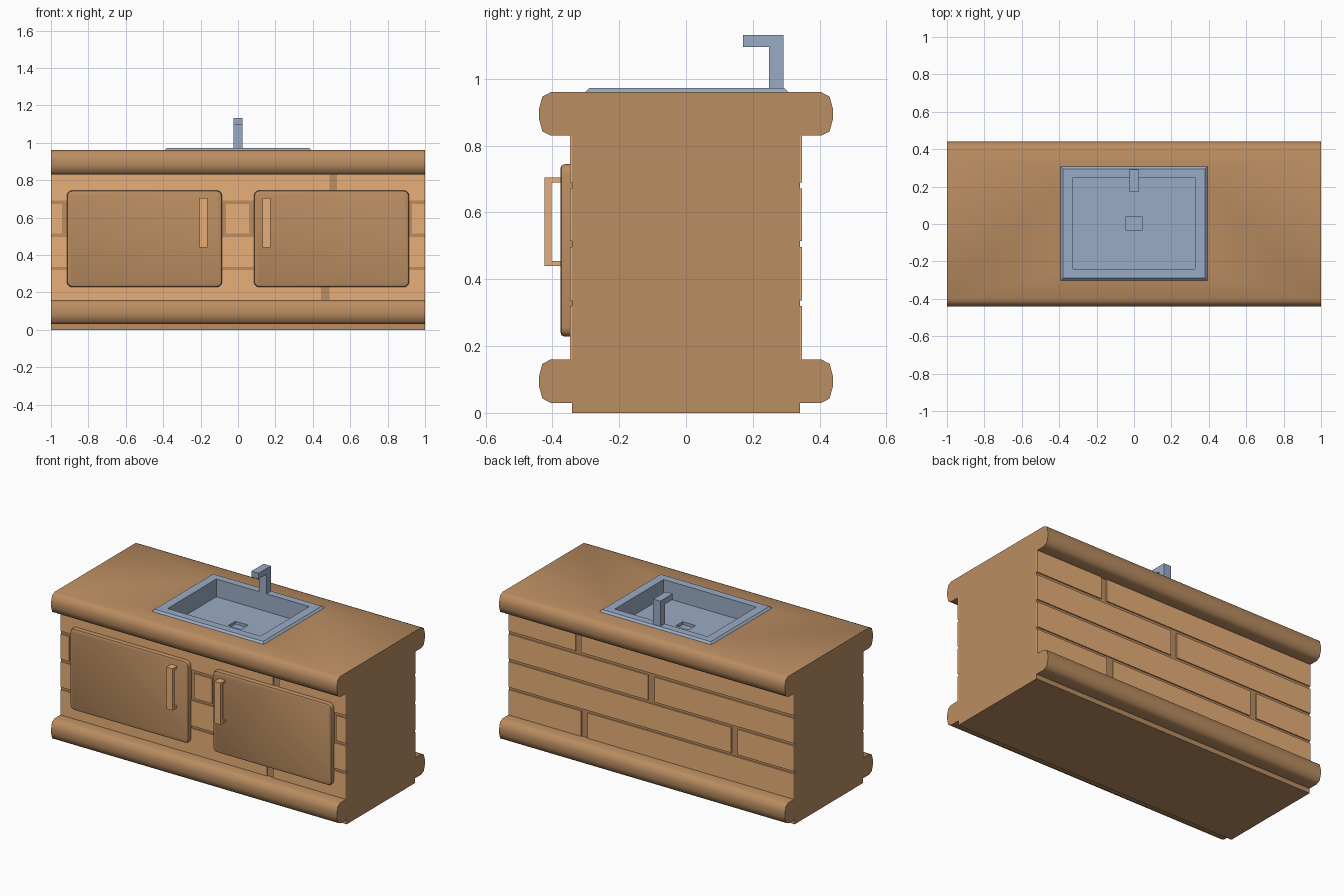
import bpy, bmesh, math

if "Cube" in bpy.data.objects:
    bpy.data.objects.remove(bpy.data.objects["Cube"])


def material(name, rgb):
    m = bpy.data.materials.new(name)
    m.diffuse_color = (*rgb, 1)
    m.use_nodes = True
    m.node_tree.nodes["Principled BSDF"].inputs["Base Color"].default_value = m.diffuse_color
    return m


DARK_WOOD = material("dark_wood", (0.491, 0.266, 0.120))
LIGHT_WOOD = material("light_wood", (0.905, 0.485, 0.212))
METAL = material("metal", (0.323, 0.407, 0.558))


def add_object(name, bm, mat, smooth=None):
    bmesh.ops.recalc_face_normals(bm, faces=bm.faces)
    me = bpy.data.meshes.new(name)
    bm.to_mesh(me)
    bm.free()
    ob = bpy.data.objects.new(name, me)
    bpy.context.collection.objects.link(ob)
    if mat:
        me.materials.append(mat)
    if smooth:
        shade(ob, smooth)
    return ob


def select(ob):
    bpy.ops.object.select_all(action='DESELECT')
    ob.select_set(True)
    bpy.context.view_layer.objects.active = ob


def shade(ob, degrees):
    select(ob)
    bpy.ops.object.shade_smooth_by_angle(angle=math.radians(degrees))


def add_box(bm, x, y, z):
    """Box from (min, max) pairs."""
    verts = bmesh.ops.create_cube(bm, size=1)["verts"]
    for v in verts:
        v.co = [(a + b) / 2 + c * (b - a) for (a, b), c in zip((x, y, z), v.co)]
    return verts


def extrude_x(name, profile, x0, x1, mat):
    """Extrude a (y, z) outline along x."""
    bm = bmesh.new()
    face = bm.faces.new([bm.verts.new((x0, y, z)) for y, z in profile])
    new = bmesh.ops.extrude_face_region(bm, geom=[face])["geom"]
    moved = [g for g in new if isinstance(g, bmesh.types.BMVert)]
    bmesh.ops.translate(bm, verts=moved, vec=(x1 - x0, 0, 0))
    return add_object(name, bm, mat)


# Carcass with rounded base moulding and countertop in one outline
def roll(z):
    return [(0.405, z), (0.43, z + 0.013), (0.44, z + 0.05), (0.44, z + 0.08),
            (0.43, z + 0.117), (0.405, z + 0.13)]


half = [(0.341, 0), (0.341, 0.03)] + roll(0.03) + [(0.341, 0.16), (0.341, 0.83)] + roll(0.83)
carcass = extrude_x("cabinet_body", half + [(-y, z) for y, z in reversed(half)],
                    -1, 1, DARK_WOOD)

# Recess for the basin
bm = bmesh.new()
add_box(bm, (-0.335, 0.335), (-0.25, 0.26), (0.835, 1.1))
cutter = add_object("basin_cutter", bm, None)
cutter.hide_render = True
mod = carcass.modifiers.new("basin_hole", 'BOOLEAN')
mod.object = cutter
mod.operation = 'DIFFERENCE'
mod.solver = 'EXACT'
select(carcass)
bpy.ops.object.modifier_apply(modifier=mod.name)
bpy.data.objects.remove(cutter)
shade(carcass, 50)

# Plank cladding, four rows per side, split by vertical gaps
ROWS = [(0.16, 0.32), (0.336, 0.497), (0.514, 0.672), (0.69, 0.83)]
FRONT_GAPS = [[(0.445, 0.49)], [(-0.605, -0.56)],
              [(-0.94, -0.9), (-0.105, -0.065), (0.06, 0.1), (0.89, 0.93)],
              [(0.49, 0.53)]]
BACK_GAPS = [[(0.445, 0.49)], [(-0.605, -0.56)], [(-0.022, 0.022)], [(0.49, 0.53)]]
for name, y, gaps in (("front_planks", (-0.348, -0.34), FRONT_GAPS),
                      ("back_planks", (0.34, 0.348), BACK_GAPS)):
    bm = bmesh.new()
    for row, cuts in zip(ROWS, gaps):
        ends = [-1] + [e for cut in cuts for e in cut] + [1]
        for x in zip(ends[::2], ends[1::2]):
            add_box(bm, x, y, row)
    add_object(name, bm, LIGHT_WOOD)

# Doors with rounded corners and softened front edge, plus bar handles
for side, s in (("left", -1), ("right", 1)):
    bm = bmesh.new()
    add_box(bm, sorted((s * 0.085, s * 0.915)), (-0.376, -0.342), (0.228, 0.745))
    corners = [e for e in bm.edges if abs(e.verts[0].co.y - e.verts[1].co.y) > 0.01]
    bmesh.ops.bevel(bm, geom=corners, offset=0.028, segments=3, profile=0.5, affect='EDGES')
    rim = [e for e in bm.edges if all(v.co.y < -0.37 for v in e.verts)]
    bmesh.ops.bevel(bm, geom=rim, offset=0.013, segments=2, profile=0.5, affect='EDGES')
    add_object(side + "_door", bm, DARK_WOOD, 35)

    x0 = -0.205 if s < 0 else 0.132
    outline = [(-0.37, 0.44), (-0.424, 0.44), (-0.424, 0.704), (-0.37, 0.704),
               (-0.37, 0.69), (-0.402, 0.69), (-0.402, 0.454), (-0.37, 0.454)]
    extrude_x(side + "_handle", outline, x0, x0 + 0.043, LIGHT_WOOD)

# Sink: nested rectangles (half width, y min, y max, z) from rim to drain
RINGS = [(0.392, -0.302, 0.307, 0.96), (0.38, -0.29, 0.295, 0.972),
         (0.325, -0.24, 0.248, 0.972), (0.325, -0.24, 0.248, 0.86),
         (0.045, -0.032, 0.038, 0.86), (0.045, -0.032, 0.038, 0.842)]
bm = bmesh.new()
loops = [[bm.verts.new(c) for c in ((-w, a, z), (w, a, z), (w, b, z), (-w, b, z))]
         for w, a, b, z in RINGS]
for lo, hi in zip(loops, loops[1:]):
    for i in range(4):
        j = (i + 1) % 4
        bm.faces.new((lo[i], lo[j], hi[j], hi[i]))
bm.faces.new(loops[-1])
sink = add_object("sink", bm, METAL)
if sink.data.polygons[-1].normal.z < 0:
    sink.data.flip_normals()

# Tap with square post and spout
extrude_x("tap", [(0.248, 0.965), (0.292, 0.965), (0.292, 1.132), (0.17, 1.132),
                  (0.17, 1.095), (0.248, 1.095)], -0.025, 0.025, METAL)
